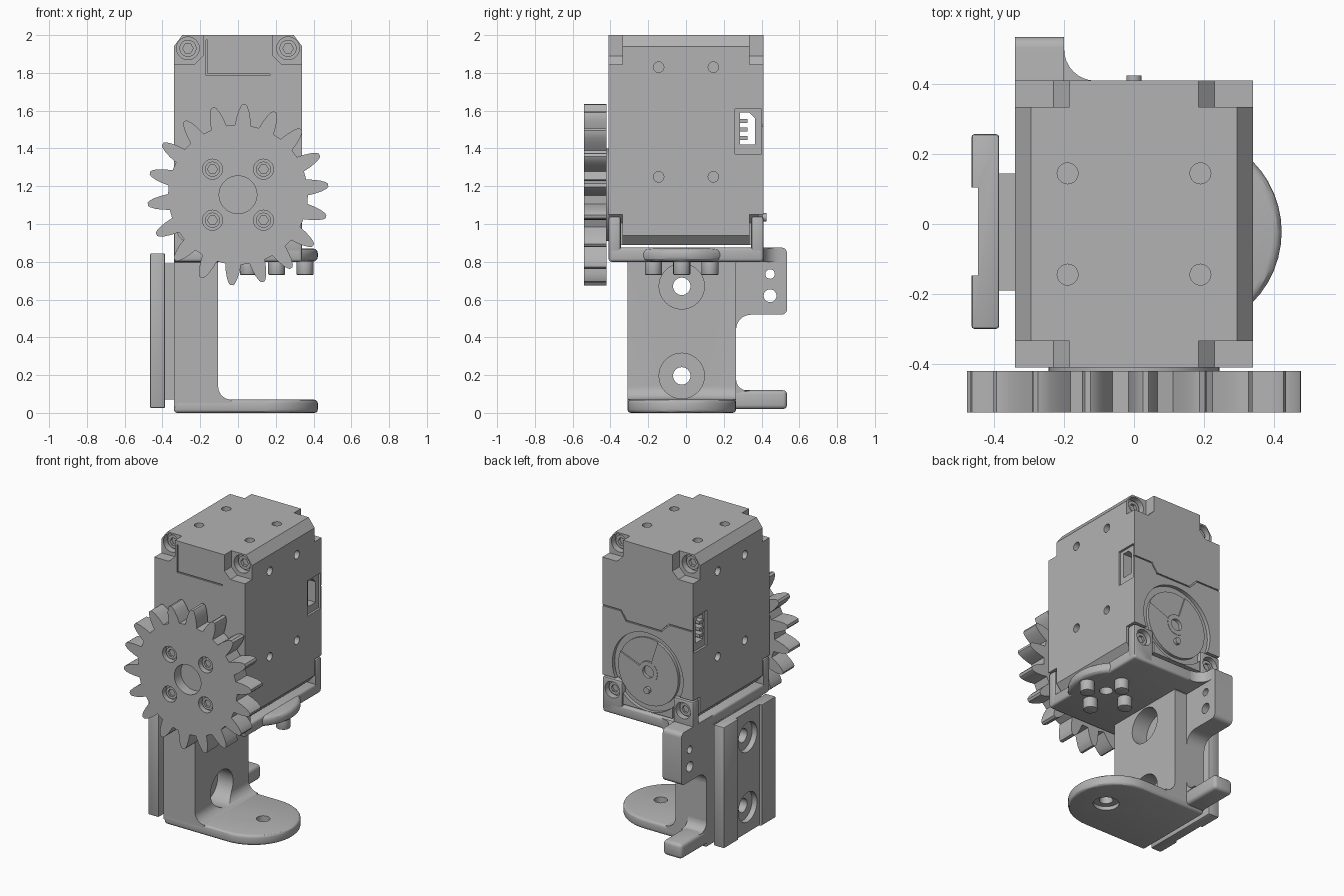
import bpy, bmesh, math
from math import cos, sin, pi, radians
from mathutils import Vector

old = bpy.data.objects.get("Cube")
if old:
    bpy.data.objects.remove(old)

grey = bpy.data.materials.new("plain_grey")
grey.use_nodes = True
grey.diffuse_color = (0.45, 0.45, 0.45, 1)
grey.node_tree.nodes["Principled BSDF"].inputs["Base Color"].default_value = (0.45, 0.45, 0.45, 1)

AXES = {"x": (1, 2, 0), "y": (0, 2, 1), "z": (0, 1, 2)}
parts = []


def prism(name, axis, points, lo, hi):
    """Extrude a flat outline along an axis, from lo to hi."""
    u, v, w = AXES[axis]
    bm = bmesh.new()
    verts = []
    for p in points:
        co = [0, 0, 0]
        co[u], co[v], co[w] = p[0], p[1], lo
        verts.append(bm.verts.new(co))
    face = bm.faces.new(verts)
    grown = bmesh.ops.extrude_face_region(bm, geom=[face])["geom"]
    shift = Vector((0, 0, 0))
    shift[w] = hi - lo
    bmesh.ops.translate(bm, vec=shift, verts=[g for g in grown if isinstance(g, bmesh.types.BMVert)])
    bmesh.ops.recalc_face_normals(bm, faces=bm.faces)
    mesh = bpy.data.meshes.new(name)
    bm.to_mesh(mesh)
    bm.free()
    mesh.materials.append(grey)
    ob = bpy.data.objects.new(name, mesh)
    bpy.context.collection.objects.link(ob)
    parts.append(ob)
    return ob


def box(name, x, y, z):
    return prism(name, "z", [(x[0], y[0]), (x[1], y[0]), (x[1], y[1]), (x[0], y[1])], *z)


def arc(cx, cy, r, a0, a1, n=10):
    return [(cx + r * cos(radians(a0 + (a1 - a0) * i / n)),
             cy + r * sin(radians(a0 + (a1 - a0) * i / n))) for i in range(n + 1)]


def cyl(name, axis, centre, r, lo, hi, n=32):
    return prism(name, axis, arc(*centre, r, 0, 360, n)[:-1], lo, hi)


def span(s, a, b):
    return tuple(sorted((s * a, s * b)))


def apply_modifier(ob, mod):
    bpy.context.view_layer.objects.active = ob
    bpy.ops.object.modifier_apply(modifier=mod.name)


def bevel(ob, width, segments=3):
    mod = ob.modifiers.new("bevel", "BEVEL")
    mod.width, mod.segments, mod.limit_method = width, segments, "ANGLE"
    mod.angle_limit = radians(40)
    apply_modifier(ob, mod)


def cut(ob, *cutters):
    for c in cutters:
        mod = ob.modifiers.new("cut", "BOOLEAN")
        mod.operation, mod.solver, mod.object = "DIFFERENCE", "EXACT", c
        apply_modifier(ob, mod)
        parts.remove(c)
        bpy.data.objects.remove(c)


# Motor housing: chamfered block
W, D, C = 0.34, 0.41, 0.045
body = prism("motor_housing", "y", [(-W, 0.94), (C - W, 0.89), (W - C, 0.89), (W, 0.94),
             (W, 1.94), (W - C, 2), (C - W, 2), (-W, 1.94)], -D, D)
SIDES = [(sx, sy) for sx in (-1, 1) for sy in (-1, 1)]

# Corner notches with countersunk screws
for sx, sy in SIDES:
    for low, high, zc in ((1.845, 2.1, 1.93), (0.8, 1.05, 0.965)):
        k = 0.045
        if zc > 1:
            outline = [(0.5, low), (0.185 + k, low), (0.185, low + k), (0.185, high), (0.5, high)]
        else:
            outline = [(0.5, low), (0.185, low), (0.185, high - k), (0.185 + k, high), (0.5, high)]
        cut(body, prism("notch", "y", [(sx * x, z) for x, z in outline], *span(sy, 0.335, 0.5)))
        if zc > 1:
            cut(body, cyl("sink", "y", (sx * 0.265, zc), 0.06, *span(sy, 0.29, 0.45)))
            screw = cyl("housing_screw", "y", (sx * 0.265, zc), 0.045, *span(sy, 0.28, 0.31))
            cut(screw, cyl("socket", "y", (sx * 0.265, zc), 0.028, *span(sy, 0.29, 0.5), n=6))

# Threaded holes on the sides and top
for a, b in SIDES:
    cut(body, cyl("hole", "z", (a * 0.19, b * 0.145), 0.03, 1.95, 2.1, 20))
    for z in (1.25, 1.83):
        cut(body, cyl("hole", "x", (b * 0.145, z), 0.028, *span(a, 0.29, 0.5), n=20))

# Connector opening running through the housing
cut(body, prism("slot", "x", [(0.285, 1.42), (0.365, 1.42), (0.365, 1.56), (0.335, 1.59), (0.285, 1.59)], -1, 1))
for s in (-1, 1):
    cut(body, box("slot_rim", span(s, 0.325, 0.5), (0.26, 0.4), (1.37, 1.61)))
for i in range(3):
    box("connector_pin", (-0.33, -0.2), (0.285, 0.325), (1.445 + 0.045 * i, 1.465 + 0.045 * i))


# Panel seams as narrow grooves
def seam(points, y):
    for (x0, z0), (x1, z1) in zip(points, points[1:]):
        d = Vector((x1 - x0, z1 - z0)).normalized() * 0.004
        cut(body, prism("groove", "y", [(x0 - d.x - d.y, z0 - d.y + d.x), (x1 + d.x - d.y, z1 + d.y + d.x),
                                        (x1 + d.x + d.y, z1 + d.y - d.x), (x0 - d.x + d.y, z0 - d.y - d.x)], *y))


seam([(0.36, 1.52), (0.2, 1.52), (0.16, 1.46), (-0.1, 1.46), (-0.16, 1.52), (-0.36, 1.52)], (0.402, 0.45))
seam([(-0.166, 1.97), (-0.166, 1.79), (0.166, 1.79)], (-0.45, -0.402))

# Rear idler disc in its round pocket
AX = 1.155
cut(body, cyl("pocket", "y", (0, AX), 0.265, 0.385, 0.5, 48))
disc = cyl("rear_disc", "y", (0, AX), 0.225, 0.38, 0.405, 48)
cut(disc, prism("wedge", "y", [(0, AX), (0.35, AX + 0.14), (0.35, AX + 0.4), (-0.13, AX + 0.4)], 0.395, 0.5))
hub = cyl("rear_hub", "y", (0, AX), 0.07, 0.38, 0.407)
for ob in (disc, hub):
    cut(ob, cyl("bore", "y", (0, AX), 0.04, 0.3, 0.5, 24))
cyl("rear_pin", "y", (0, AX - 0.12), 0.022, 0.38, 0.425, 16)

# Output gear with bore and four screws
cyl("gear_flange", "y", (0, AX), 0.245, -0.425, -0.4, 48)
flank = [(0.37, 6.5), (0.41, 5.1), (0.445, 3.6), (0.47, 2.1), (0.48, 1.0)]
tooth = [(r, -a) for r, a in flank] + flank[::-1]
outline = [(r * cos(radians(6 + 20 * i + a)), AX + r * sin(radians(6 + 20 * i + a)))
           for i in range(18) for r, a in tooth]
gear = prism("output_gear", "y", outline, -0.54, -0.42)
cut(gear, cyl("bore", "y", (0, AX), 0.1, -0.6, -0.47, 40))
for sx, sz in SIDES:
    spot = (sx * 0.135, AX + sz * 0.135)
    cut(gear, cyl("counterbore", "y", spot, 0.053, -0.6, -0.5))
    head = cyl("gear_screw", "y", spot, 0.04, -0.52, -0.48)
    cut(head, cyl("socket", "y", spot, 0.026, -0.6, -0.505, 6))

# Bracket: upper plate with round ear, and round-ended foot
CY, R, EX = -0.0225, 0.2875, 0.135
tongue = [(-W, CY - R)] + arc(EX, CY, R, -90, 90, 24) + [(-W, CY + R)]
plate = box("upper_plate", (-W, W), (-D, D), (0.8, 0.875))
bevel(plate, 0.015)
ear = prism("plate_ear", "z", tongue, 0.801, 0.87)
bevel(ear, 0.025)
foot = prism("foot", "z", tongue, 0, 0.07)
bevel(foot, 0.018)
MX = 0.205
for ob in (plate, ear, foot):
    cut(ob, cyl("centre_hole", "z", (MX, CY), 0.042, -1, 1.5, 24))
cut(foot, cyl("countersink", "z", (MX, CY), 0.08, -1, 0.025))
for i in range(4):
    a = i * pi / 2
    bolt = cyl("plate_bolt", "z", (MX + 0.15 * cos(a), CY + 0.15 * sin(a)), 0.045, 0.73, 0.82, 24)
    bevel(bolt, 0.006, 2)

# Corner clips gripping the housing
for sx, sy in SIDES:
    x, y = span(sx, 0.19, W), span(sy, 0.345, D)
    clip = box("corner_clip", x, y, (0.81, 1.04))
    bevel(clip, 0.012, 2)
    spot = (sx * 0.265, 0.965)
    cut(clip, cyl("sink", "y", spot, 0.055, *span(sy, 0.365, 0.5)))
    screw = cyl("clip_screw", "y", spot, 0.042, *span(sy, 0.35, 0.385))
    cut(screw, cyl("socket", "y", spot, 0.026, *span(sy, 0.37, 0.5), n=6))

# Bracket leg, filleted into the foot
LX = -0.105
leg = prism("bracket_leg", "y", [(-W, 0.03), (-0.045, 0.03), (-0.035, 0.07)]
            + arc(LX + 0.07, 0.14, 0.07, 270, 180) + [(LX, 0.81), (-W, 0.81)], CY - R, CY + R)
corner = [(CY + R - 0.01, 0.81), (CY + R + 0.03, 0.81)] + arc(CY + R + 0.03, 0.77, 0.04, 90, 180, 6)
prism("leg_flare", "x", corner, -W, LX)
prism("leg_flare", "x", [(2 * CY - y, z) for y, z in corner], -W, LX)

# Mounting rail with a shallow channel
rail = box("mounting_rail", (-0.465, -0.386), (-0.3, 0.257), (0.025, 0.845))
bevel(rail, 0.008, 2)
cut(rail, box("channel", (-0.6, -0.447), (-0.148, 0.105), (-1, 2)))
rib = box("rail_rib", (-0.39, -0.335), (-0.19, 0.145), (0.07, 0.79))
for z in (0.196, 0.67):
    for ob in (leg, rail, rib):
        cut(ob, cyl("through", "x", (CY, z), 0.046, -1, 1))
    cut(leg, cyl("counterbore", "x", (CY, z), 0.12, -0.22, 0.005, 40))
    cut(rail, cyl("counterbore", "x", (CY, z), 0.1, -0.6, -0.41, 40))

# Rear tabs
YB, TX = 0.535, (-W, -0.2)
tab = prism("upper_rear_tab", "x", [(0.2, 0.875), (0.2, 0.44), (0.265, 0.44)]
            + arc(0.345, 0.44, 0.08, 180, 90, 8) + arc(YB - 0.03, 0.55, 0.03, -90, 0, 5)
            + arc(YB - 0.03, 0.845, 0.03, 0, 90, 5), *TX)
for z, r in ((0.735, 0.025), (0.62, 0.034)):
    cut(tab, cyl("tab_hole", "x", (0.445, z), r, -1, 1, 24))
prism("tab_fillet", "z", [(-0.21, 0.4), (-0.21, 0.49)] + arc(-0.11, 0.5, 0.09, 180, 270, 8)
      + [(-0.1, 0.4)], 0.8, 0.87)
low = box("lower_rear_tab", TX, (0.2, YB), (0.02, 0.12))
bevel(low, 0.022)
prism("lower_tab_fillet", "x", [(0.25, 0.1), (0.34, 0.118)] + arc(0.325, 0.178, 0.06, 270, 180, 6)
      + [(0.25, 0.178)], *TX)

# Smooth rounded surfaces, keep hard edges crisp
bpy.ops.object.select_all(action="DESELECT")
for ob in parts:
    ob.select_set(True)
bpy.context.view_layer.objects.active = parts[0]
bpy.ops.object.shade_smooth_by_angle(angle=radians(30))
